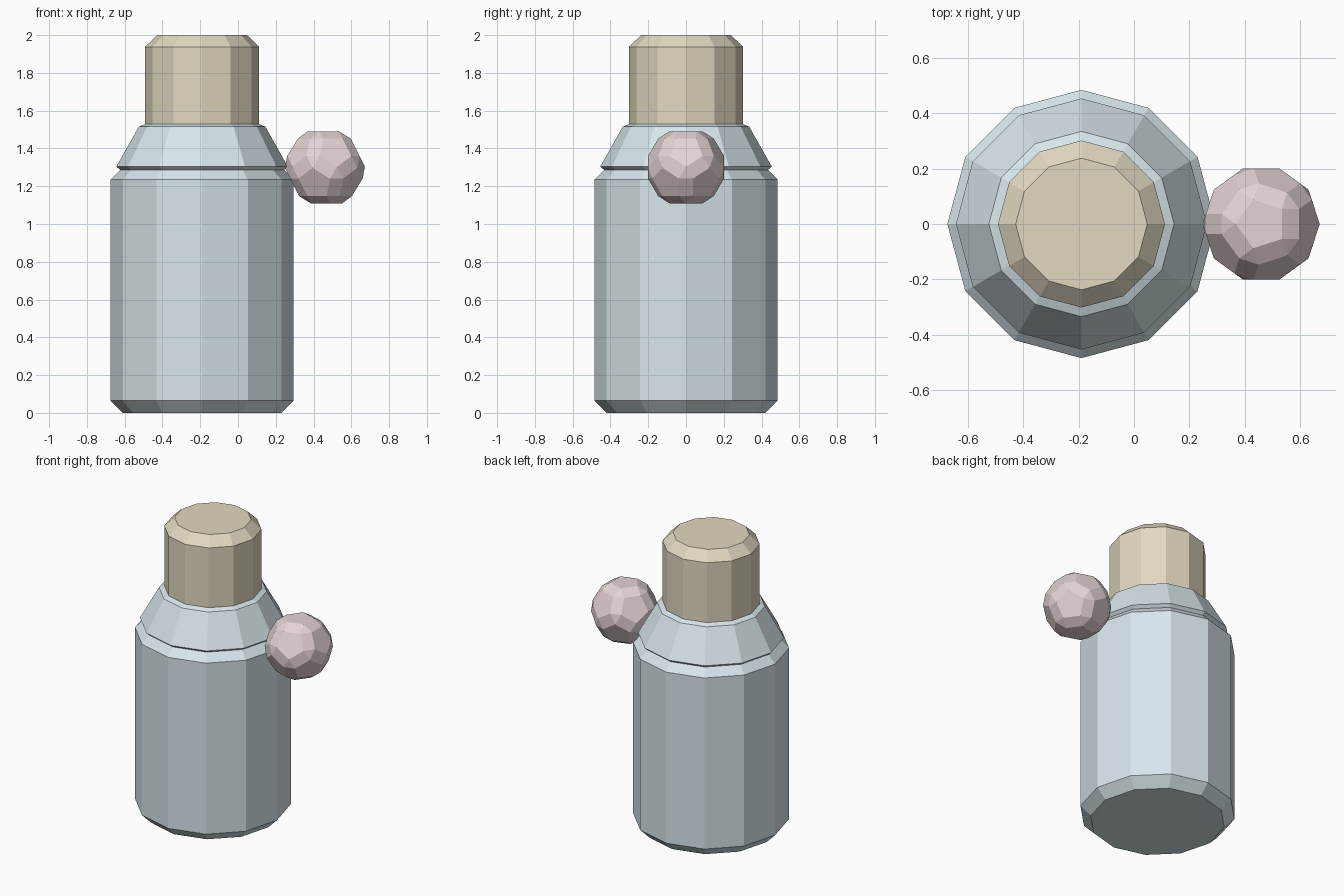
import bpy, bmesh
from math import cos, sin, pi

if "Cube" in bpy.data.objects:
    bpy.data.objects.remove(bpy.data.objects["Cube"])

AXIS_X = -0.19   # centre line of the bottle
SIDES = 12


def paint(name, colour):
    mat = bpy.data.materials.new(name)
    mat.diffuse_color = (*colour, 1)
    mat.use_nodes = True
    mat.node_tree.nodes["Principled BSDF"].inputs["Base Color"].default_value = mat.diffuse_color
    return mat


def add_object(name, bm, loc, mat):
    bmesh.ops.recalc_face_normals(bm, faces=bm.faces)
    mesh = bpy.data.meshes.new(name)
    bm.to_mesh(mesh)
    bm.free()
    mesh.materials.append(mat)
    obj = bpy.data.objects.new(name, mesh)
    obj.location = loc
    bpy.context.collection.objects.link(obj)
    return obj


def turned(name, profile, mat):
    """Closed twelve-sided solid from (radius, height) points, bottom to top."""
    bm = bmesh.new()
    rings = [[bm.verts.new((r * cos(2 * pi * i / SIDES), r * sin(2 * pi * i / SIDES), z))
              for i in range(SIDES)] for r, z in profile]
    for low, high in zip(rings, rings[1:]):
        for i in range(SIDES):
            j = (i + 1) % SIDES
            bm.faces.new((low[i], low[j], high[j], high[i]))
    bm.faces.new(rings[0][::-1])
    bm.faces.new(rings[-1])
    return add_object(name, bm, (AXIS_X, 0, 0), mat)


glass = paint("pale_blue", (0.68, 0.79, 0.83))
cork = paint("tan", (0.75, 0.69, 0.53))
pink = paint("dusty_pink", (0.78, 0.65, 0.66))

# Chamfered body, sloping shoulder and cap
turned("bottle_body", [(0.42, 0), (0.485, 0.065), (0.485, 1.235), (0.42, 1.30)], glass)
turned("bottle_shoulder", [(0.43, 1.283), (0.454, 1.304), (0.335, 1.515), (0.30, 1.53)], glass)
turned("bottle_cap", [(0.238, 1.45), (0.302, 1.51), (0.302, 1.938), (0.238, 2.0)], cork)

# Side ball: icosahedron with every edge chamfered
bm = bmesh.new()
bmesh.ops.create_icosphere(bm, subdivisions=1, radius=0.261)
bmesh.ops.bevel(bm, geom=bm.edges[:], offset=0.058, offset_type='OFFSET',
                segments=1, profile=0.5, affect='EDGES', clamp_overlap=False)
add_object("side_ball", bm, (0.46, 0, 1.30), pink)
